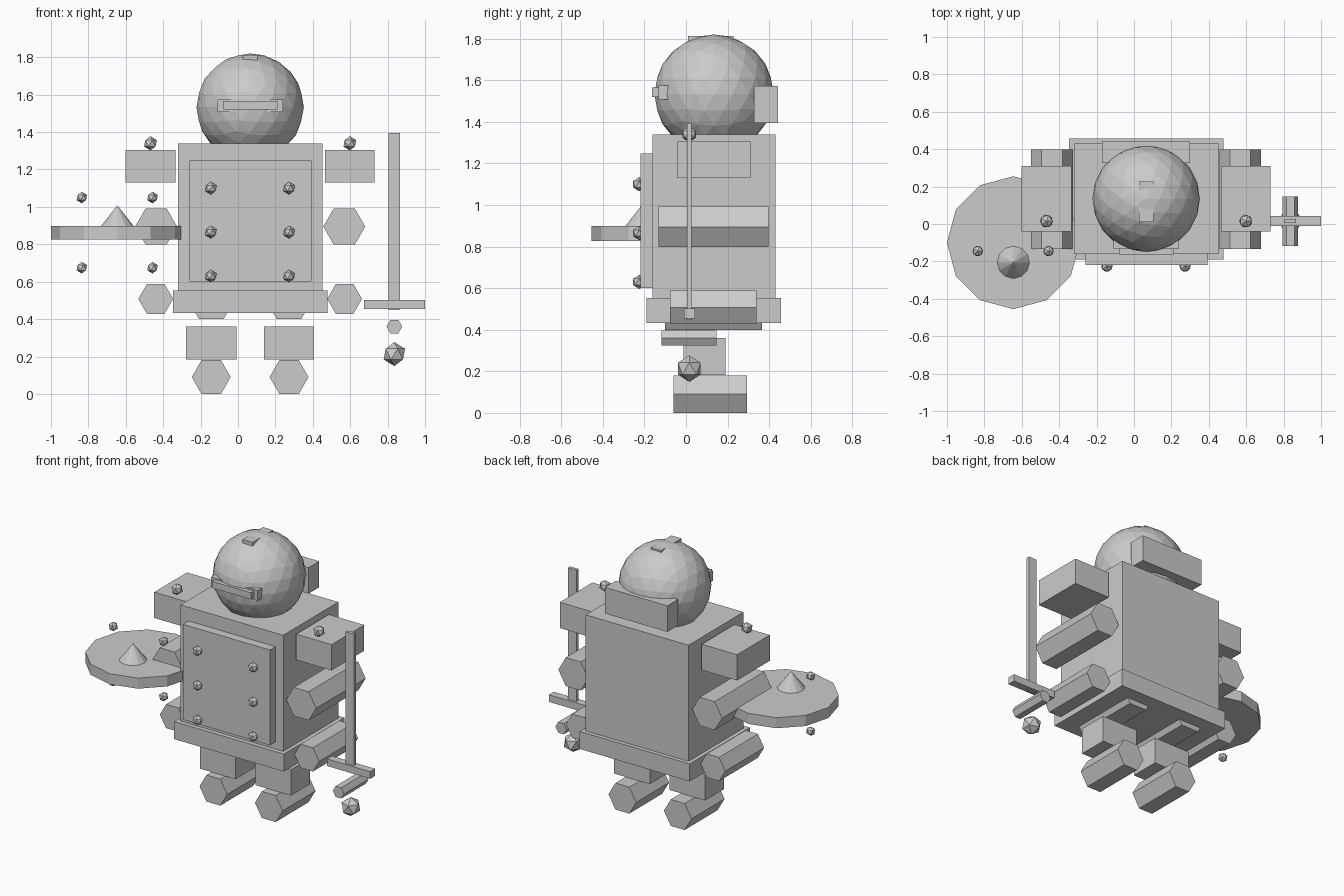
import bpy, bmesh
from math import pi
from mathutils import Matrix

if "Cube" in bpy.data.objects:
    bpy.data.objects.remove(bpy.data.objects["Cube"])

CX = 0.065  # body centre line


def finish(name, bm):
    mesh = bpy.data.meshes.new(name)
    bm.to_mesh(mesh)
    bm.free()
    obj = bpy.data.objects.new(name, mesh)
    bpy.context.collection.objects.link(obj)
    return obj


def box(name, x, y, z):
    """Box from (min, max) ranges."""
    bm = bmesh.new()
    size = [r[1] - r[0] for r in (x, y, z)]
    mid = [(r[0] + r[1]) / 2 for r in (x, y, z)]
    bmesh.ops.create_cube(bm, size=1, matrix=Matrix.Translation(mid) @ Matrix.Diagonal((*size, 1)))
    return finish(name, bm)


def ball(name, loc, r, sub=1):
    bm = bmesh.new()
    bmesh.ops.create_icosphere(bm, subdivisions=sub, radius=r, matrix=Matrix.Translation(loc))
    return finish(name, bm)


def cone(name, sides, r1, r2, depth, matrix):
    bm = bmesh.new()
    bmesh.ops.create_cone(bm, cap_ends=True, segments=sides, radius1=r1, radius2=r2,
                          depth=depth, matrix=matrix)
    return finish(name, bm)


def hex_bar(name, x, y, z, r):
    """Six-sided bar along y with corners pointing sideways."""
    m = (Matrix.Translation((x, (y[0] + y[1]) / 2, z)) @ Matrix.Rotation(pi / 2, 4, 'X')
         @ Matrix.Rotation(pi / 2, 4, 'Z'))
    return cone(name, 6, r, r, y[1] - y[0], m)


# Torso, chest plate and belt
box("torso", (-0.32, 0.452), (-0.16, 0.43), (0.50, 1.34))
box("chest_plate", (-0.26, 0.393), (-0.22, -0.14), (0.60, 1.247))
box("belt", (-0.347, 0.478), (-0.19, 0.457), (0.433, 0.552))
for x in (-0.145, 0.273):
    for z in (1.10, 0.865, 0.63):
        ball("chest_rivet", (x, -0.225, z), 0.034)

# Helmet with visor, crest and neck guard
ball("helmet", (CX, 0.135, 1.533), 0.287, 3)
box("visor_frame", (-0.11, 0.24), (-0.133, -0.07), (1.507, 1.575))
box("visor_slit", (-0.08, 0.212), (-0.163, -0.10), (1.52, 1.565))
box("crest", (0.027, 0.103), (0.01, 0.228), (1.77, 1.812))
box("neck_guard", (-0.17, 0.30), (0.327, 0.442), (1.395, 1.572))

# Arms and legs, one set per side
for side, s in (("left", -1), ("right", 1)):
    px = CX + s * 0.4
    box(side + "_shoulder_plate", sorted((px, px + s * 0.266)), (-0.04, 0.31), (1.13, 1.305))
    ball(side + "_shoulder_rivet", (CX + s * 0.533, 0.015, 1.34), 0.038)
    hex_bar(side + "_upper_arm", CX + s * 0.503, (-0.133, 0.398), 0.895, 0.112)
    hex_bar(side + "_forearm", CX + s * 0.505, (-0.077, 0.34), 0.508, 0.093)
    lx = CX + s * 0.208
    hex_bar(side + "_thigh", lx, (-0.10, 0.365), 0.512, 0.13)
    box(side + "_shin", (lx - 0.134, lx + 0.134), (-0.012, 0.19), (0.183, 0.36))
    hex_bar(side + "_foot", lx, (-0.06, 0.293), 0.09, 0.104)

# Shield lying flat, with its boss and rivets
cone("shield", 12, 0.355, 0.355, 0.072, Matrix.Translation((-0.645, -0.10, 0.862)))
cone("shield_boss", 12, 0.09, 0, 0.115, Matrix.Translation((-0.645, -0.205, 0.951)))
for x in (-0.835, -0.457):
    for z in (1.05, 0.675):
        ball("shield_rivet", (x, -0.145, z), 0.031)

# Sword
box("sword_blade", (0.805, 0.867), (0.005, 0.027), (0.45, 1.395))
box("sword_guard", (0.675, 1.0), (-0.01, 0.043), (0.455, 0.503))
hex_bar("sword_grip", 0.836, (-0.117, 0.147), 0.36, 0.042)
ball("sword_pommel", (0.836, 0.016, 0.213), 0.064)
